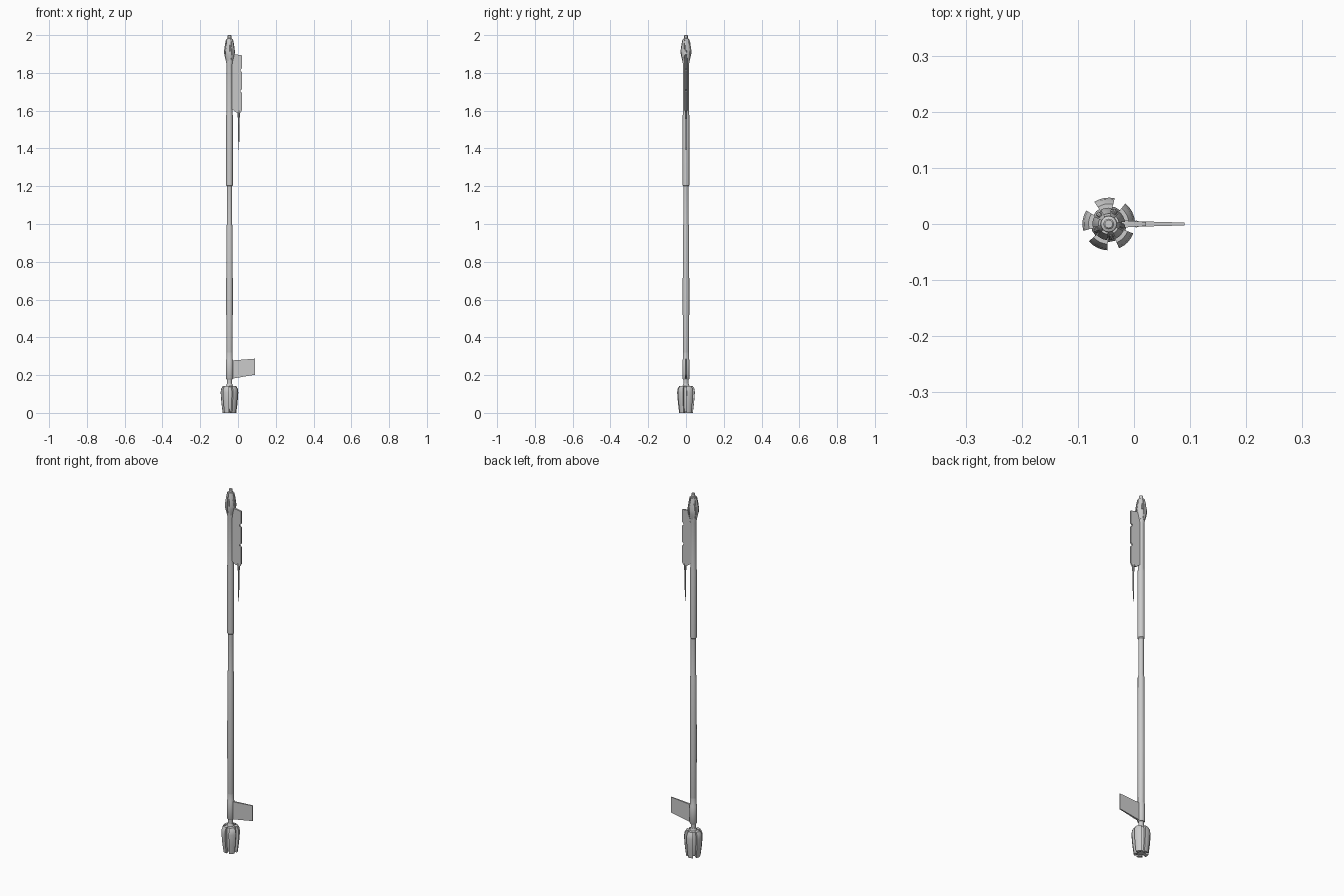
import bpy, bmesh, math
from math import radians, cos, sin

if "Cube" in bpy.data.objects:
    bpy.data.objects.remove(bpy.data.objects["Cube"])

AX = -0.045  # x of the shaft axis


def finish(name, bm, smooth=30):
    bmesh.ops.recalc_face_normals(bm, faces=bm.faces)
    me = bpy.data.meshes.new(name)
    bm.to_mesh(me)
    bm.free()
    ob = bpy.data.objects.new(name, me)
    bpy.context.collection.objects.link(ob)
    bpy.ops.object.select_all(action='DESELECT')
    bpy.context.view_layer.objects.active = ob
    ob.select_set(True)
    bpy.ops.object.shade_smooth_by_angle(angle=radians(smooth))
    return ob


def lathe(name, prof, segs=16, cx=AX):
    """Revolve (radius, z) points into a capped solid."""
    bm = bmesh.new()
    rings = [[bm.verts.new((cx + r * cos(2 * math.pi * i / segs), r * sin(2 * math.pi * i / segs), z))
              for i in range(segs)] for r, z in prof]
    for a, b in zip(rings, rings[1:]):
        for i in range(segs):
            j = (i + 1) % segs
            bm.faces.new((a[i], a[j], b[j], b[i]))
    bm.faces.new(rings[0])
    bm.faces.new(rings[-1])
    return finish(name, bm)


def wedge(name, prof, centre, span, segs=4):
    """Sweep a closed (radius, z) section through part of a turn."""
    bm = bmesh.new()
    rows = []
    for i in range(segs + 1):
        a = radians(centre - span / 2 + span * i / segs)
        rows.append([bm.verts.new((AX + r * cos(a), r * sin(a), z)) for r, z in prof])
    n = len(prof)
    for a, b in zip(rows, rows[1:]):
        for k in range(n):
            m = (k + 1) % n
            bm.faces.new((a[k], a[m], b[m], b[k]))
    bm.faces.new(rows[0])
    bm.faces.new(rows[-1])
    return finish(name, bm)


def plate(name, outline, root, tip):
    """Flat plate from an (x, z) outline, thinning from root to tip."""
    x0 = min(p[0] for p in outline)
    x1 = max(p[0] for p in outline)
    bm = bmesh.new()
    sides = []
    for s in (-1, 1):
        sides.append([bm.verts.new((x, s * (root + (tip - root) * (x - x0) / (x1 - x0)), z))
                      for x, z in outline])
    n = len(outline)
    for k in range(n):
        m = (k + 1) % n
        bm.faces.new((sides[0][k], sides[0][m], sides[1][m], sides[1][k]))
    for s in sides:
        bm.faces.new(s)
    return finish(name, bm, 20)


# Stepped shaft
lathe("shaft", [(0.013, 0.10), (0.013, 0.30), (0.0165, 0.32), (0.0175, 0.60), (0.0165, 0.985),
                (0.0135, 1.0), (0.0135, 1.2), (0.0175, 1.205), (0.0175, 1.575), (0.0155, 1.59),
                (0.0155, 1.84), (0.021, 1.88), (0.021, 1.9)])
lathe("lower_collar", [(0.016, 0.178), (0.0195, 0.184), (0.0195, 0.276), (0.0165, 0.285), (0.0165, 0.33)])

# Base thruster: core and five outer petals
lathe("base_core", [(0.022, 0.006), (0.028, 0.03), (0.032, 0.11), (0.027, 0.138), (0.018, 0.142), (0.014, 0.155)])
petal = [(0.02, 0), (0.036, 0), (0.0425, 0.05), (0.047, 0.108), (0.044, 0.128), (0.036, 0.142), (0.02, 0.142)]
for i in range(5):
    wedge(f"base_petal_{i + 1}", petal, 28 + 72 * i, 46)

# Head: core, claws and tip
lathe("head_core", [(0.0155, 1.85), (0.0235, 1.89), (0.0245, 1.915), (0.018, 1.96), (0.014, 1.982),
                    (0.0095, 1.984), (0.0095, 1.998), (0.007, 2.0)])
claw = [(0.013, 1.862), (0.019, 1.862), (0.0275, 1.895), (0.029, 1.915), (0.0235, 1.955),
        (0.0185, 1.978), (0.012, 1.978)]
for i in range(5):
    wedge(f"head_claw_{i + 1}", claw, 28 + 72 * i, 40)
    # small stud in each gap between claws
    bm = bmesh.new()
    bmesh.ops.create_cone(bm, cap_ends=True, segments=8, radius1=0.005, radius2=0.003, depth=0.035)
    stud = finish(f"head_stud_{i + 1}", bm)
    a = radians(64 + 72 * i)
    stud.location = (AX + 0.0215 * cos(a), 0.0215 * sin(a), 1.93)
    stud.rotation_euler = (0, radians(-10), a)

# Lower fin
plate("lower_fin", [(-0.035, 0.182), (-0.027, 0.182), (0.09, 0.202), (0.09, 0.287), (-0.027, 0.278),
                    (-0.035, 0.278)], 0.006, 0.0025)

# Upper blade with two notches along the outer edge
plate("upper_blade", [(-0.035, 1.61), (-0.012, 1.592), (0.012, 1.588), (0.021, 1.602), (0.021, 1.695),
                      (0.013, 1.70), (0.013, 1.708), (0.021, 1.714), (0.021, 1.805), (0.013, 1.81),
                      (0.013, 1.818), (0.021, 1.824), (0.021, 1.893), (-0.012, 1.898), (-0.035, 1.898)],
      0.0075, 0.0035)

# Spike hanging below the blade
lathe("blade_spike", [(0.0015, 1.392), (0.003, 1.45), (0.004, 1.56), (0.0065, 1.565), (0.0065, 1.6)], 8, 0.004)
